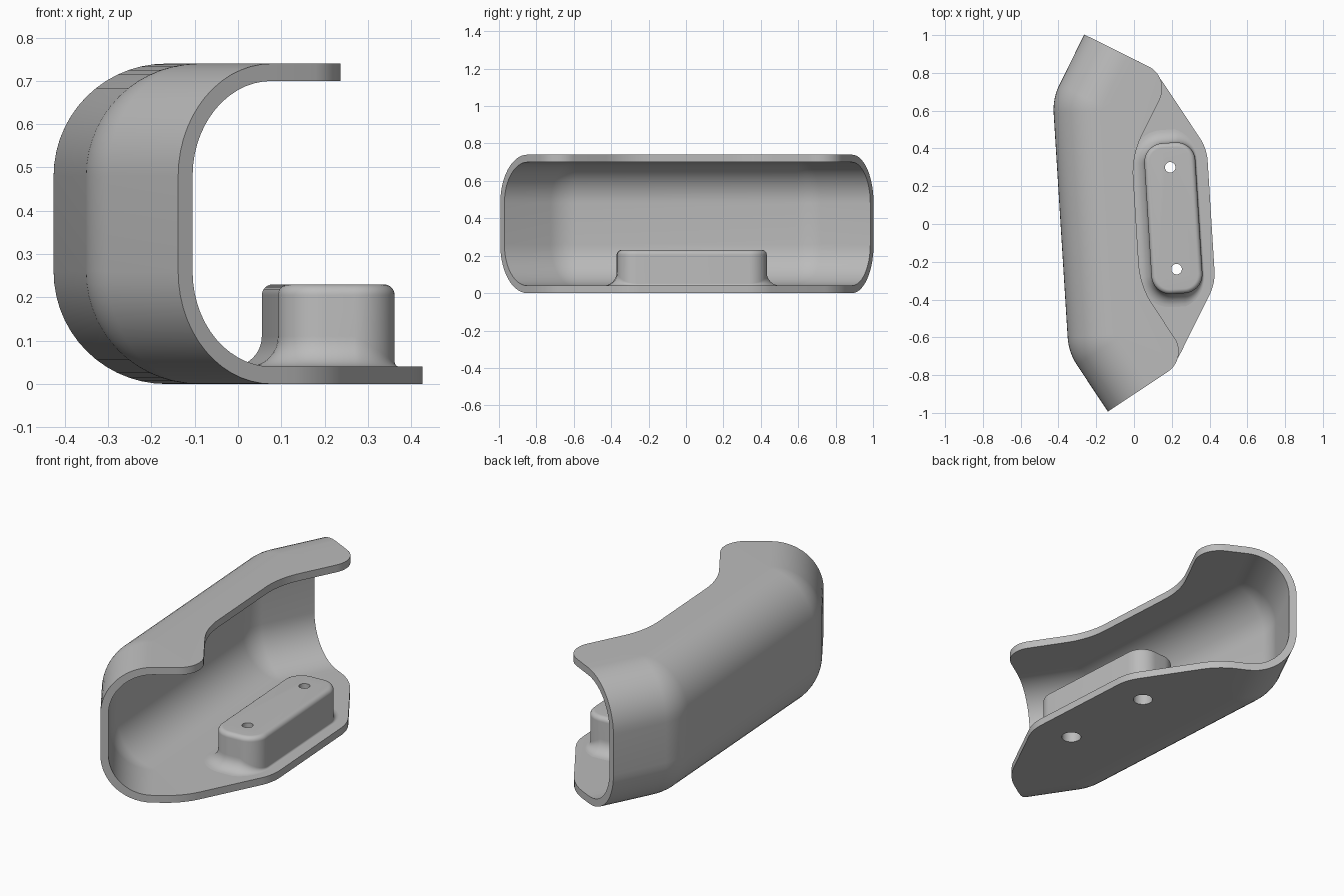
import bpy, bmesh, math
from mathutils import Vector, Matrix

if "Cube" in bpy.data.objects:
    bpy.data.objects.remove(bpy.data.objects["Cube"])

TILT = math.radians(3.58)      # the whole part is turned slightly in plan
SHIFT = 0.0175                 # along its own length
H, T, R = 0.74, 0.04, 0.26     # height, wall thickness, outer edge radius
LEG = math.radians(30)         # bend of the two end legs

grey = bpy.data.materials.new("plain_grey")
grey.diffuse_color = (0.5, 0.5, 0.5, 1)
grey.use_nodes = True
grey.node_tree.nodes["Principled BSDF"].inputs["Base Color"].default_value = grey.diffuse_color


def round_path(pts, closed=False, n=12):
    """Polyline of (x, y, radius) with its corners rounded."""
    out = []
    for i, (x, y, r) in enumerate(pts):
        p = Vector((x, y))
        if r <= 0 or (not closed and i in (0, len(pts) - 1)):
            out.append(p)
            continue
        a = (Vector(pts[i - 1][:2]) - p).normalized()
        b = (Vector(pts[(i + 1) % len(pts)][:2]) - p).normalized()
        half = a.angle(b) / 2
        c = p + (a + b).normalized() * r / math.sin(half)
        s, e = p + a * r / math.tan(half) - c, p + b * r / math.tan(half) - c
        turn = math.atan2(s.x * e.y - s.y * e.x, s.dot(e))
        for k in range(n + 1):
            f = turn * k / n
            out.append(c + Vector((s.x * math.cos(f) - s.y * math.sin(f),
                                   s.x * math.sin(f) + s.y * math.cos(f))))
    return out


def mirrored(half):
    """Front half of a path, then its mirror image towards the back."""
    return half + [(x, -y, r) for x, y, r in reversed(half)]


def finish(bm, name):
    bmesh.ops.recalc_face_normals(bm, faces=bm.faces)
    bm.transform(Matrix.Rotation(TILT, 4, 'Z') @ Matrix.Translation((0, SHIFT, 0)))
    me = bpy.data.meshes.new(name)
    bm.to_mesh(me)
    bm.free()
    me.materials.append(grey)
    ob = bpy.data.objects.new(name, me)
    bpy.context.collection.objects.link(ob)
    return ob


# --- curved shell: C-shaped section following a bent wall -------------------
WALL_U, TIP = -0.388, (-0.2, -1.0)
BEND = -1.0 + (TIP[0] - WALL_U) / math.tan(LEG)


def wall_path(d):
    c, s = math.cos(LEG), math.sin(LEG)
    return round_path(mirrored([(TIP[0] + d * c, TIP[1] + d * s, 0),
                                (WALL_U + d, BEND + d * math.tan(LEG / 2), 0.3 - d)]))


def section(r):
    q = [math.radians(90 * k / 14) for k in range(15)]
    low = [(R - r * math.sin(a), R - r * math.cos(a)) for a in q]
    return low + [(d, H - z) for d, z in reversed(low)]


def flange_edge(half):
    # start and end points only steer the rounding, so they are dropped
    return round_path(mirrored([(*TIP, 0)] + half))[1:-1]


low_edge = flange_edge([(0.158, -0.794, 0.35), (0.41, -0.357, 0.25)])
top_edge = flange_edge([(0.242, -0.745, 0.13), (0.012, -0.347, 0.45)])

bm = bmesh.new()
rims = []
for radius, z0 in ((R, 0), (R - T, T)):
    rows = [[bm.verts.new((p.x, p.y, z)) for p in wall_path(d)] for d, z in section(radius)]
    for r0, r1 in zip(rows, rows[1:]):
        for k in range(len(r0) - 1):
            bm.faces.new((r0[k], r0[k + 1], r1[k + 1], r1[k]))
    low = [bm.verts.new((p.x, p.y, z0)) for p in low_edge]
    top = [bm.verts.new((p.x, p.y, H - z0)) for p in top_edge]
    bm.faces.new(rows[0] + low[::-1])
    bm.faces.new(rows[-1] + top[::-1])
    rims.append(low + [r[-1] for r in rows] + top[::-1] + [r[0] for r in rows[::-1]])
outer, inner = rims
for k in range(len(outer)):
    j = (k + 1) % len(outer)
    bm.faces.new((outer[k], outer[j], inner[j], inner[k]))
shell = finish(bm, "curved_shell")

# --- mounting block: rounded bar with a flared foot -------------------------
CU, HU, HV, CR = 0.21, 0.135, 0.40, 0.1
TOP, EDGE, FLARE = 0.23, 0.025, 0.07
corners = [(CU - HU, -HV, CR), (CU + HU, -HV, CR), (CU + HU, HV, CR), (CU - HU, HV, CR)]
base = round_path(corners, closed=True)
core = [Vector((min(max(p.x, CU - HU + CR), CU + HU - CR),
                min(max(p.y, -HV + CR), HV - CR))) for p in base]
normals = [(p - c).normalized() for p, c in zip(base, core)]


def block_loop(fn):
    verts = []
    for p, n in zip(base, normals):
        off, z = fn(n)
        verts.append(bm.verts.new((p.x + n.x * off, p.y + n.y * off, z)))
    return verts


def flare_at(a):
    # the foot fades out on the side next to the flange edge
    def fn(n):
        f = FLARE * (1 - 0.85 * max(n.x, 0))
        return f * (1 - math.sin(a)), T + f * (1 - math.cos(a))
    return fn


quarter = [math.radians(90 * k / 8) for k in range(9)]
bm = bmesh.new()
loops = [block_loop(lambda n: (flare_at(0)(n)[0], T - 0.01))]
loops += [block_loop(flare_at(a)) for a in quarter]
loops += [block_loop(lambda n, a=a: (EDGE * (math.cos(a) - 1), TOP - EDGE + EDGE * math.sin(a)))
          for a in quarter]
for l0, l1 in zip(loops, loops[1:]):
    for k in range(len(l0)):
        j = (k + 1) % len(l0)
        bm.faces.new((l0[k], l0[j], l1[j], l1[k]))
bm.faces.new(loops[0])
bm.faces.new(loops[-1])
block = finish(bm, "mounting_block")

# --- screw holes, wider from below ------------------------------------------
cutters = []
for name, radius, z0, z1 in (("hole_cutter", 0.028, -0.1, 0.4), ("recess_cutter", 0.05, -0.1, 0.12)):
    bm = bmesh.new()
    for v in (-0.27, 0.27):
        bmesh.ops.create_cone(bm, cap_ends=True, segments=32, radius1=radius, radius2=radius,
                              depth=z1 - z0, matrix=Matrix.Translation((CU, v, (z0 + z1) / 2)))
    cutter = finish(bm, name)
    cutter.hide_render = True
    cutters.append(cutter)

for ob in (shell, block):
    bpy.ops.object.select_all(action='DESELECT')
    ob.select_set(True)
    bpy.context.view_layer.objects.active = ob
    for cutter in cutters:
        mod = ob.modifiers.new(cutter.name, 'BOOLEAN')
        mod.operation, mod.solver, mod.object = 'DIFFERENCE', 'EXACT', cutter
        bpy.ops.object.modifier_apply(modifier=mod.name)
    bpy.ops.object.shade_smooth_by_angle(angle=math.radians(30))
for cutter in cutters:
    bpy.data.objects.remove(cutter)
